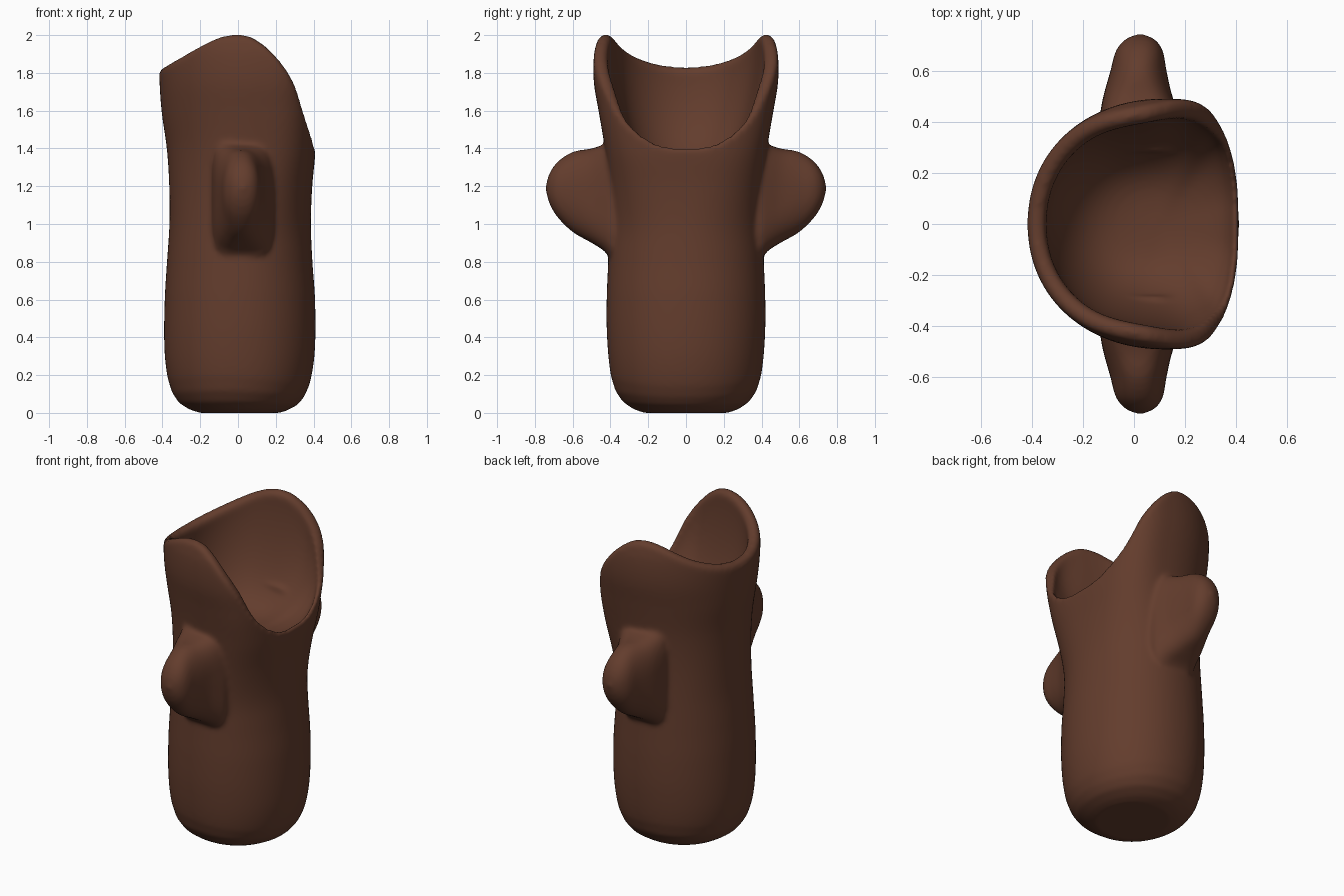
import bpy, bmesh, math

if "Cube" in bpy.data.objects:
    bpy.data.objects.remove(bpy.data.objects["Cube"])

N = 96  # points around the body


def curve(pts, v):
    """Smooth (Hermite) interpolation through a few (key, value) points."""
    if v <= pts[0][0]:
        return pts[0][1]
    if v >= pts[-1][0]:
        return pts[-1][1]
    i = max(k for k in range(len(pts) - 1) if pts[k][0] <= v)

    def slope(k):
        a, b = pts[max(k - 1, 0)], pts[min(k + 1, len(pts) - 1)]
        return (b[1] - a[1]) / (b[0] - a[0])
    (x0, y0), (x1, y1) = pts[i], pts[i + 1]
    h = x1 - x0
    t = (v - x0) / h
    return ((2*t**3 - 3*t*t + 1) * y0 + (t**3 - 2*t*t + t) * h * slope(i)
            + (3*t*t - 2*t**3) * y1 + (t**3 - t*t) * h * slope(i + 1))


# Body silhouettes by height, and rim height by x
BACK = [(0, .2), (.03, .285), (.1, .345), (.2, .375), (.35, .39), (.6, .388), (.8, .376),
        (1, .363), (1.2, .364), (1.4, .377), (1.6, .405), (1.8, .417), (2, .412)]
FRONT = [(0, .22), (.03, .3), (.1, .358), (.2, .39), (.35, .408), (.6, .408), (.8, .394),
         (1, .386), (1.2, .393), (1.4, .41), (2, .41)]
SIDE = [(0, .22), (.03, .3), (.1, .365), (.2, .398), (.4, .418), (.6, .42), (.8, .412),
        (1, .405), (1.2, .41), (1.4, .43), (1.6, .463), (1.75, .488), (1.9, .487), (2, .465)]
RIM = [(-.417, 1.83), (-.33, 1.88), (-.15, 1.975), (-.03, 2.004), (.08, 1.985), (.2, 1.895),
       (.3, 1.755), (.355, 1.58), (.395, 1.46), (.41, 1.405)]


def spow(v, e):
    return math.copysign(abs(v) ** e, v)


def smooth(v, a, b):
    k = min(max((v - a) / (b - a), 0), 1)
    return k * k * (3 - 2 * k)


def section(a, z):
    """Point on the body outline at angle a and height z."""
    k = smooth(z, .9, 1.6)
    cx = .01 + .11 * k
    c, s = math.cos(a), math.sin(a)
    n = (2.1 + .9 * k) if c > 0 else 2.1
    rx = curve(FRONT, z) - cx if c > 0 else curve(BACK, z) + cx
    return cx + rx * spow(c, 2 / n), curve(SIDE, z) * spow(s, 2 / n)


def loft(bm, rings):
    """Skin closed rings of points and cap both ends."""
    vr = [[bm.verts.new(p) for p in r] for r in rings]
    for r0, r1 in zip(vr, vr[1:]):
        for i in range(len(r0)):
            j = (i + 1) % len(r0)
            bm.faces.new((r0[i], r0[j], r1[j], r1[i]))
    bm.faces.new(vr[0][::-1])
    bm.faces.new(vr[-1])


bm = bmesh.new()
angles = [2 * math.pi * (i + .5) / N for i in range(N)]
rims = [curve(RIM, section(a, 1.75)[0]) for a in angles]
radii = [.014 + .023 * smooth(h, 1.45, 1.85) for h in rims]  # lip is thin at the front
FLOOR, CX = 1.3, .1
rings = []
# outer wall
for t in [0, .01, .03, .06] + [.1 + .9 * k / 36 for k in range(37)]:
    rings.append([(*section(a, t * (h - r)), t * (h - r))
                  for a, h, r in zip(angles, rims, radii)])
top = rings[-1]


def inward(p, d):
    x, y = p[0] - CX, p[1]
    f = 1 - d / math.hypot(x, y)
    return CX + x * f, y * f


# rounded lip
for k in range(1, 7):
    b = math.pi * k / 6
    rings.append([(*inward(p, r * (1 - math.cos(b))), p[2] + r * math.sin(b))
                  for p, r in zip(top, radii)])
# bowl-shaped hollow, steeper at the back
lip = rings[-1]
for k in range(1, 20):
    b = math.pi / 2 * k / 19.5
    ring = []
    for p in lip:
        f = math.cos(b) ** (.6 + .3 * smooth(p[0], 0, .35))
        ring.append((CX + (p[0] - CX) * f, p[1] * f, p[2] + (FLOOR - p[2]) * math.sin(b) ** 1.1))
    rings.append(ring)
loft(bm, rings)

# Side lobes: (y, z low, z high, x low, x high)
LOBE = [(.28, .80, 1.46, -.14, .19), (.40, .82, 1.455, -.137, .19), (.43, .855, 1.425, -.133, .178),
        (.50, .90, 1.4, -.12, .15), (.60, .957, 1.382, -.092, .127), (.68, 1.035, 1.33, -.07, .112),
        (.72, 1.10, 1.275, -.038, .085), (.735, 1.145, 1.235, -.012, .058), (.743, 1.18, 1.2, .015, .035)]
for side in (1, -1):
    rings = []
    for k in range(41):
        y = .28 + .463 * k / 40
        z0, z1, x0, x1 = (curve([(r[0], r[c]) for r in LOBE], y) for c in (1, 2, 3, 4))
        e = .5 + .4 * smooth(y, .42, .62)  # square root, round tip
        ring = []
        for i in range(40):
            a = 2 * math.pi * i / 40
            ring.append(((x0 + x1) / 2 + (x1 - x0) / 2 * spow(math.cos(a), e), side * y,
                         (z0 + z1) / 2 + (z1 - z0) / 2 * spow(math.sin(a), e)))
        rings.append(ring)
    loft(bm, rings)
bmesh.ops.recalc_face_normals(bm, faces=bm.faces)

mesh = bpy.data.meshes.new("hollow_body")
bm.to_mesh(mesh)
bm.free()
body = bpy.data.objects.new("hollow_body_with_lobes", mesh)
bpy.context.collection.objects.link(body)

# Fuse lobes into the body and soften the joins
rm = body.modifiers.new("fuse", 'REMESH')
rm.mode = 'VOXEL'
rm.voxel_size = .013
rm.use_smooth_shade = True
sm = body.modifiers.new("soften", 'SMOOTH')
sm.factor = .5
sm.iterations = 8

brown = bpy.data.materials.new("dark brown")
brown.diffuse_color = (.125, .046, .026, 1)
brown.use_nodes = True
brown.node_tree.nodes["Principled BSDF"].inputs["Base Color"].default_value = brown.diffuse_color
mesh.materials.append(brown)
for p in mesh.polygons:
    p.use_smooth = True
